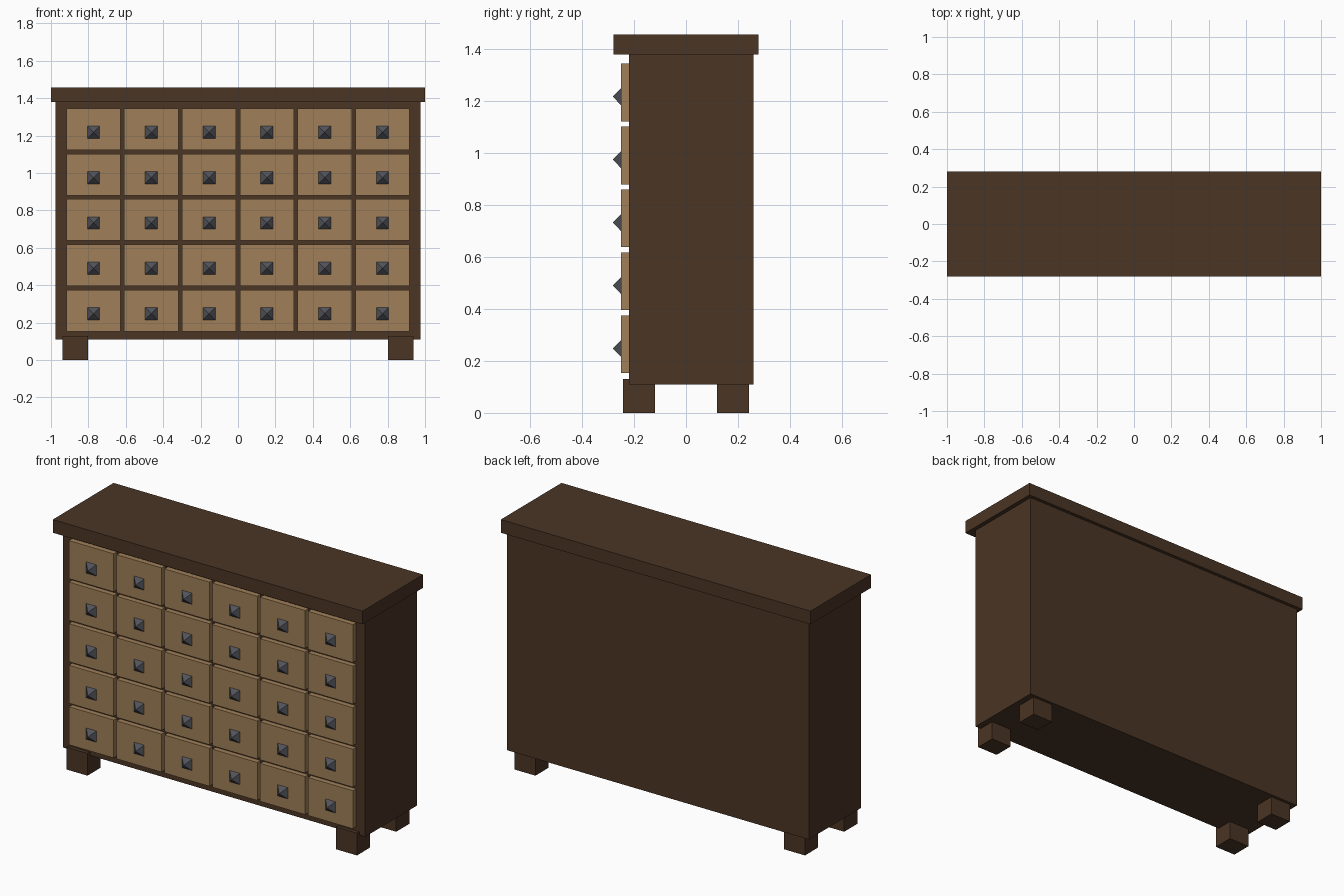
import bpy
import bmesh
from mathutils import Matrix

cube = bpy.data.objects.get("Cube")
if cube:
    bpy.data.objects.remove(cube, do_unlink=True)


def make_material(name, color):
    mat = bpy.data.materials.new(name)
    mat.use_nodes = True
    mat.diffuse_color = color
    mat.node_tree.nodes["Principled BSDF"].inputs["Base Color"].default_value = color
    return mat


dark_wood = make_material("dark wood", (0.07, 0.035, 0.018, 1))
light_wood = make_material("light wood", (0.35, 0.215, 0.098, 1))
iron = make_material("dark iron", (0.085, 0.088, 0.105, 1))


def finish(name, bm, mat):
    bmesh.ops.recalc_face_normals(bm, faces=bm.faces)
    mesh = bpy.data.meshes.new(name)
    bm.to_mesh(mesh)
    bm.free()
    mesh.materials.append(mat)
    obj = bpy.data.objects.new(name, mesh)
    bpy.context.collection.objects.link(obj)
    return obj


def box(name, x, y, z, mat):
    """Box from (min, max) pairs on each axis."""
    bm = bmesh.new()
    size = [b - a for a, b in (x, y, z)]
    mid = [(a + b) / 2 for a, b in (x, y, z)]
    bmesh.ops.create_cube(bm, size=1, matrix=Matrix.Translation(mid) @ Matrix.Diagonal((*size, 1)))
    return finish(name, bm, mat)


def pyramid_knob(name, x, z, half, base_y, tip_y):
    """Four-sided stud pointing to the front."""
    bm = bmesh.new()
    base = [bm.verts.new((x + sx * half, base_y, z + sz * half))
            for sx, sz in ((-1, -1), (1, -1), (1, 1), (-1, 1))]
    tip = bm.verts.new((x, tip_y, z))
    bm.faces.new(base)
    for i in range(4):
        bm.faces.new((base[i], base[(i + 1) % 4], tip))
    return finish(name, bm, iron)


# Cabinet body and overhanging top
box("cabinet_body", (-0.975, 0.975), (-0.22, 0.26), (0.11, 1.38), dark_wood)
box("cabinet_top", (-1, 1), (-0.28, 0.28), (1.38, 1.457), dark_wood)

# Four block feet
for side, sx in (("right", -1), ("left", 1)):
    for end, sy in (("front", -1), ("back", 1)):
        box(f"{end}_{side}_foot", sorted((sx * 0.803, sx * 0.938)),
            sorted((sy * 0.12, sy * 0.242)), (0, 0.13), dark_wood)

# Grid of drawers, each with a pointed knob
COLS, ROWS = 6, 5
for row in range(ROWS):
    z = 0.264 + 0.2425 * row
    for col in range(COLS):
        x = (col - (COLS - 1) / 2) * 0.309
        tag = f"{row + 1}_{col + 1}"
        box(f"drawer_{tag}", (x - 0.145, x + 0.145), (-0.25, -0.21),
            (z - 0.111, z + 0.111), light_wood)
        pyramid_knob(f"knob_{tag}", x, z - 0.016, 0.033, -0.25, -0.282)
